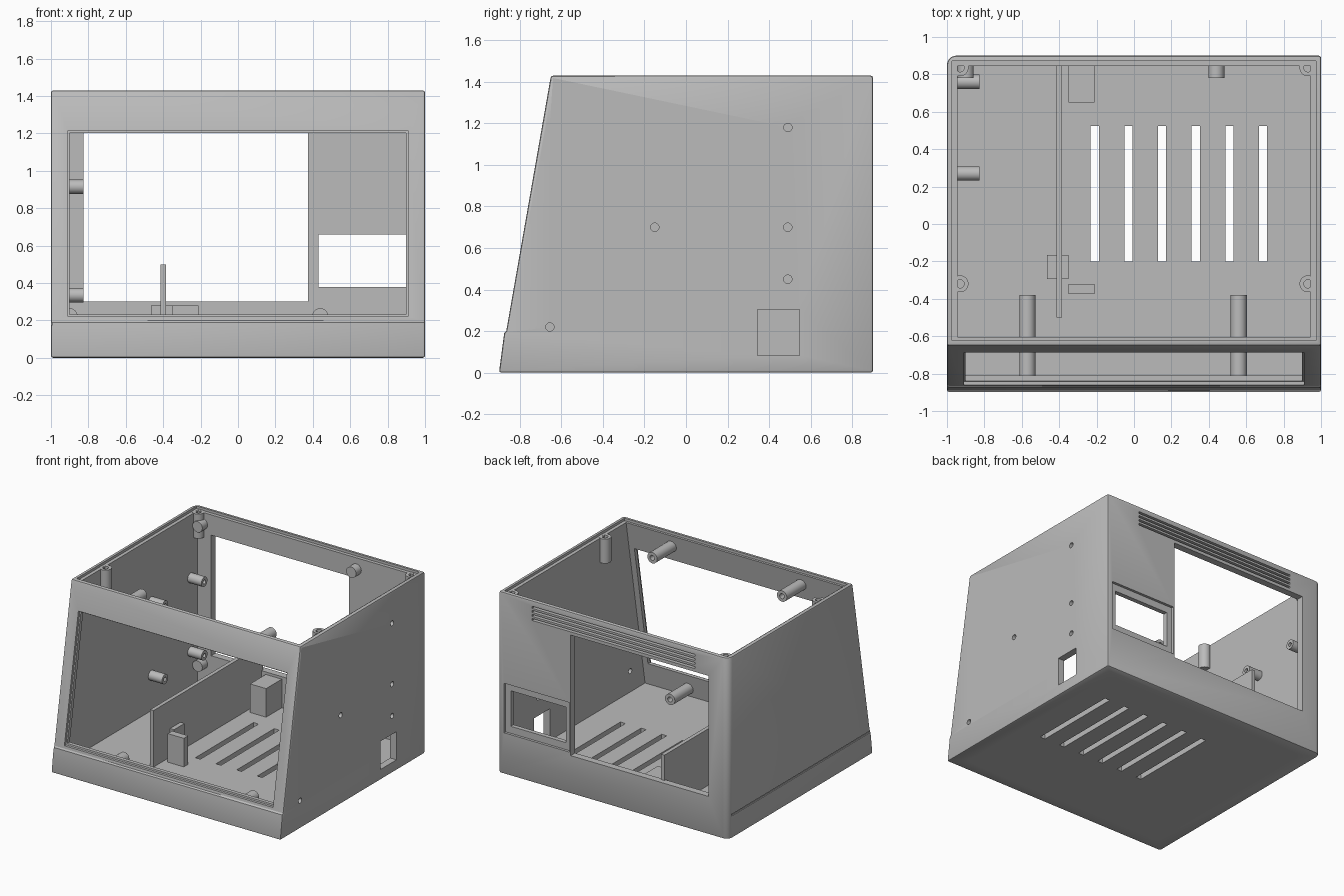
import bpy, bmesh, math
from mathutils import Vector

old = bpy.data.objects.get("Cube")
if old:
    bpy.data.objects.remove(old, do_unlink=True)

grey = bpy.data.materials.new("plain_grey")
grey.use_nodes = True
grey.diffuse_color = (0.5, 0.5, 0.5, 1)
grey.node_tree.nodes["Principled BSDF"].inputs["Base Color"].default_value = (0.5, 0.5, 0.5, 1)


def finish(name, bm):
    bmesh.ops.recalc_face_normals(bm, faces=bm.faces)
    mesh = bpy.data.meshes.new(name)
    bm.to_mesh(mesh)
    bm.free()
    mesh.materials.append(grey)
    obj = bpy.data.objects.new(name, mesh)
    bpy.context.collection.objects.link(obj)
    return obj


def smooth(obj):
    bpy.ops.object.select_all(action='DESELECT')
    obj.select_set(True)
    bpy.context.view_layer.objects.active = obj
    bpy.ops.object.shade_smooth_by_angle(angle=math.radians(30))


def box(name, x, y, z):
    bm = bmesh.new()
    bmesh.ops.create_cube(bm, size=1)
    for v in bm.verts:
        v.co = [lo + (c + 0.5) * (hi - lo) for c, (lo, hi) in zip(v.co, (x, y, z))]
    return finish(name, bm)


def prism(profile, x0, x1):
    # Side profile (y, z) extruded across the width
    bm = bmesh.new()
    face = bm.faces.new([bm.verts.new((x0, y, z)) for y, z in profile])
    ext = bmesh.ops.extrude_face_region(bm, geom=[face])
    moved = [g for g in ext["geom"] if isinstance(g, bmesh.types.BMVert)]
    bmesh.ops.translate(bm, verts=moved, vec=(x1 - x0, 0, 0))
    bmesh.ops.recalc_face_normals(bm, faces=bm.faces)
    return bm


def post(name, start, end, r, hole=0.0):
    # Lathed round post, with a blind screw hole in its free end
    start, end = Vector(start), Vector(end)
    length = (end - start).length
    pts = [(0, 0), (r, 0), (r, length)]
    pts += [(hole, length), (hole, length * 0.4), (0, length * 0.4)] if hole else [(0, length)]
    bm = bmesh.new()
    vs = [bm.verts.new((a, 0, b)) for a, b in pts]
    es = [bm.edges.new(p) for p in zip(vs, vs[1:])]
    bmesh.ops.spin(bm, geom=vs + es, cent=(0, 0, 0), axis=(0, 0, 1),
                   angle=math.tau, steps=24)
    bmesh.ops.remove_doubles(bm, verts=bm.verts, dist=0.0005)
    turn = (end - start).to_track_quat('Z', 'Y')
    for v in bm.verts:
        v.co = turn @ v.co + start
    obj = finish(name, bm)
    smooth(obj)
    return obj


def cut(target, cutter):
    mod = target.modifiers.new("cut", 'BOOLEAN')
    mod.operation = 'DIFFERENCE'
    mod.solver = 'EXACT'
    mod.object = cutter
    bpy.ops.object.select_all(action='DESELECT')
    target.select_set(True)
    bpy.context.view_layer.objects.active = target
    bpy.ops.object.modifier_apply(modifier=mod.name)
    bpy.data.objects.remove(cutter, do_unlink=True)


# Outer shell: sloping front with a slightly proud lower band
bm = prism([(0.9, 0), (0.9, 1.43), (-0.65, 1.43), (-0.865, 0.2), (-0.875, 0.19), (-0.9, 0)], -1, 1)
corner = [e for e in bm.edges if all(v.co.x < -0.9 and v.co.y > 0.8 for v in e.verts)]
bmesh.ops.bevel(bm, geom=corner, offset=0.05, segments=6, profile=0.5, affect='EDGES')
sharp = [e for e in bm.edges if e.calc_face_angle(0) > math.radians(60)]
bmesh.ops.bevel(bm, geom=sharp, offset=0.012, segments=2, profile=0.5, affect='EDGES')
shell = finish("case_shell", bm)

# Inner cavity, open at the top, and the ledge for a lid
cavity = [(0.845, 0.055), (0.845, 1.5), (-0.588, 1.5), (-0.84, 0.055)]
cut(shell, finish("cavity", prism(cavity, -0.945, 0.945)))
cut(shell, box("lid_ledge", (-0.972, 0.972), (-0.622, 0.872), (1.41, 1.5)))


# Front display window with a shallow step, following the slope
def front_y(z, depth):
    return -0.9 + 0.175 * z + depth


def window(x0, x1, z0, z1, depth):
    return finish("window", prism([(front_y(z0, -0.1), z0), (front_y(z1, -0.1), z1),
                                   (front_y(z1, depth), z1), (front_y(z0, depth), z0)], x0, x1))


cut(shell, window(-0.91, 0.908, 0.22, 1.215, 0.02))
cut(shell, window(-0.9, 0.898, 0.232, 1.203, 0.15))

# Back: large opening, framed socket window, vent grooves
cut(shell, box("back_opening", (-0.825, 0.375), (0.8, 1), (0.3, 1.25)))
cut(shell, box("socket_recess", (0.385, 0.955), (0.88, 1), (0.325, 0.715)))
cut(shell, box("socket_hole", (0.43, 0.91), (0.8, 1), (0.38, 0.66)))
for i in range(4):
    z = 1.275 + i * 0.032
    cut(shell, box("vent", (-0.71, 0.71), (0.865, 1), (z, z + 0.016)))

# Floor slots and round foot recesses
for i in range(6):
    x = -0.21 + i * 0.18
    cut(shell, box("slot", (x - 0.022, x + 0.022), (-0.2, 0.525), (-0.1, 0.1)))
for x in (-0.82, 0.82):
    for y in (-0.73, 0.73):
        cut(shell, post("foot_recess", (x, y, -0.1), (x, y, 0.02), 0.073))

# Left wall: square port and screw holes
cut(shell, box("port", (0.9, 1.1), (0.345, 0.545), (0.083, 0.305)))
for y, z in [(-0.655, 1.18), (-0.655, 0.22), (-0.15, 0.7), (0.49, 1.18), (0.49, 0.7), (0.49, 0.45)]:
    cut(shell, post("screw_hole", (0.9, y, z), (1.1, y, z), 0.02))

# Right wall: thin seam level with the front band
cut(shell, box("seam", (-1.1, -0.992), (-1, 0.86), (0.176, 0.19)))
smooth(shell)

# Lid screw posts in the corners
for x in (-0.93, 0.93):
    for y in (-0.32, 0.835):
        post("lid_post", (x, y, 1.22), (x, y, 1.412), 0.045, 0.022)

# Display posts behind the front wall
for x in (-0.57, 0.56):
    post("upper_display_post", (x, -0.64, 1.32), (x, -0.38, 1.32), 0.043, 0.02)
    post("lower_display_post", (x, -0.845, 0.12), (x, -0.6, 0.12), 0.043, 0.02)

# Posts on the right wall
for y in (0.27, 0.76):
    for z in (0.335, 0.915):
        post("side_post", (-0.97, y, z), (-0.825, y, z), 0.038, 0.016)

# Solid posts on the back wall
for x in (-0.9, 0.44):
    for z in (0.222, 1.32):
        post("back_post", (x, 0.87, z), (x, 0.78, z), 0.043)

# Inner partition with its supports
box("partition", (-0.415, -0.385), (-0.5, 0.86), (0.04, 0.5))
box("rear_block", (-0.35, -0.21), (0.65, 0.86), (0.04, 0.28))
box("front_block", (-0.35, -0.21), (-0.375, -0.32), (0.04, 0.28))
box("partition_support", (-0.465, -0.35), (-0.295, -0.165), (0.04, 0.28))
